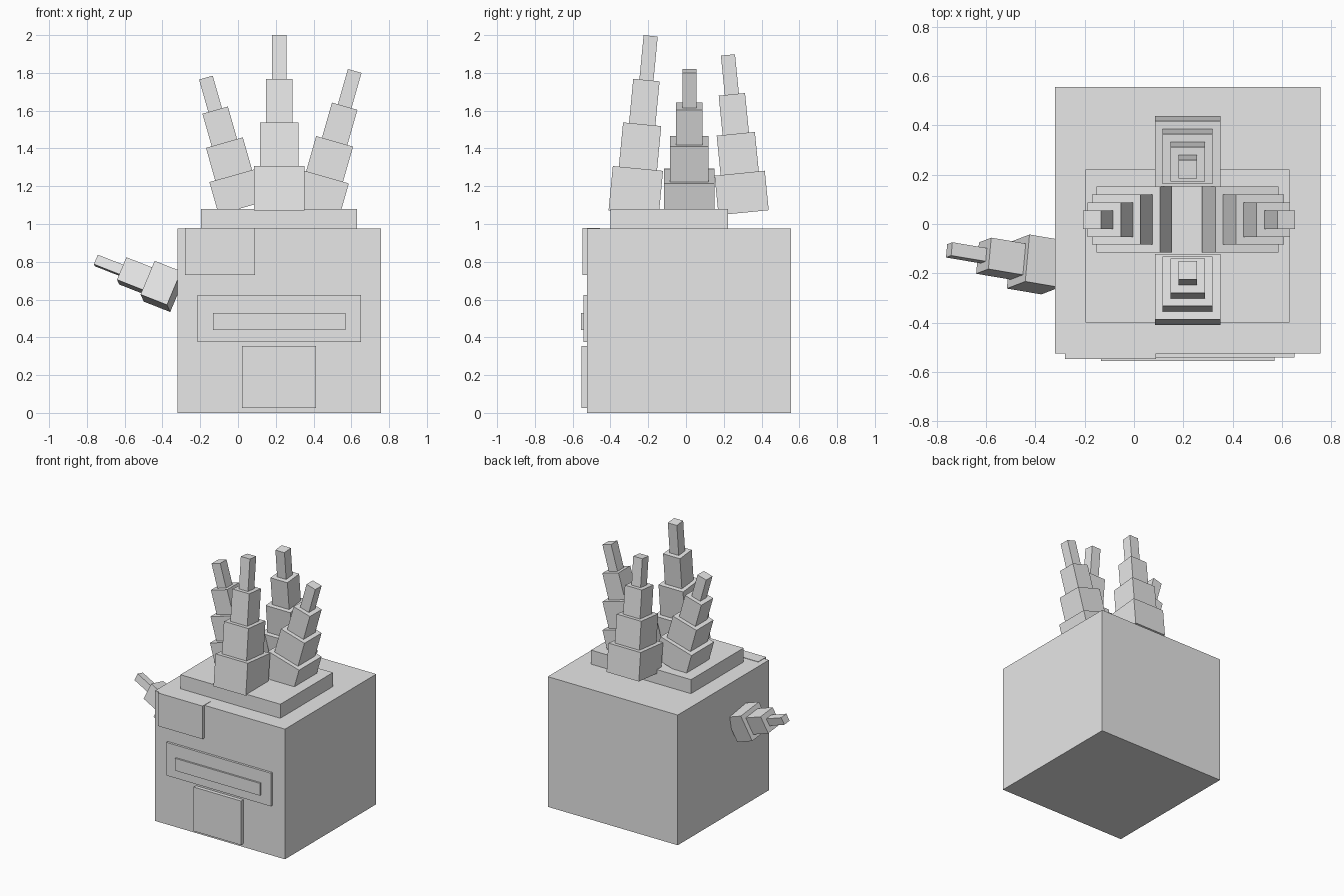
import bpy
from mathutils import Matrix, Vector

if "Cube" in bpy.data.objects:
    bpy.data.objects.remove(bpy.data.objects["Cube"])

grey = bpy.data.materials.new("plain grey")
grey.diffuse_color = (0.8, 0.8, 0.8, 1)
grey.use_nodes = True
grey.node_tree.nodes["Principled BSDF"].inputs["Base Color"].default_value = grey.diffuse_color


def box(name, lo, hi, matrix=Matrix.Identity(4)):
    """Box between two corners, placed by a matrix."""
    bpy.ops.mesh.primitive_cube_add(size=1)
    ob = bpy.context.object
    ob.name = name
    lo, hi = Vector(lo), Vector(hi)
    place = Matrix.Translation((lo + hi) / 2) @ Matrix.Diagonal((*(hi - lo), 1))
    ob.data.transform(matrix @ place)
    ob.data.materials.append(grey)


def stack(name, base, tip, side, widths):
    """Shrinking square blocks stacked end to end from base to tip."""
    base, tip = Vector(base), Vector(tip)
    d = (tip - base).normalized()
    u = Vector(side)
    u = (u - d * u.dot(d)).normalized()
    v = d.cross(u)
    frame = Matrix((u, v, d)).transposed().to_4x4()
    frame.translation = base
    step = (tip - base).length / len(widths)
    for i, w in enumerate(widths):
        box(f"{name}_block_{i + 1}", (-w / 2, -w / 2, i * step),
            (w / 2, w / 2, (i + 1) * step), frame)


# main cube and the slab on top
box("body", (-0.32, -0.525, 0), (0.757, 0.555, 0.975))
box("top_slab", (-0.197, -0.40, 0.96), (0.631, 0.222, 1.08))

# raised panels on the front
box("upper_panel", (-0.28, -0.548, 0.73), (0.09, -0.455, 0.978))
box("middle_panel", (-0.215, -0.542, 0.375), (0.652, -0.50, 0.623))
box("middle_inset_panel", (-0.133, -0.555, 0.438), (0.57, -0.51, 0.53))
box("lower_panel", (0.02, -0.553, 0.025), (0.412, -0.50, 0.355))

# four leaning stepped towers
steps = (0.267, 0.203, 0.14, 0.075)
stack("front_tower", (0.218, -0.277, 1.06), (0.218, -0.187, 1.996), (1, 0, 0), steps)
stack("back_tower", (0.218, 0.305, 1.06), (0.218, 0.222, 1.895), (1, 0, 0), steps)
stack("left_tower", (0.026, 0.018, 1.086), (-0.17, 0.018, 1.775), (0, 1, 0), steps)
stack("right_tower", (0.405, 0.018, 1.065), (0.618, 0.018, 1.81), (0, 1, 0), steps)

# stepped arm on the left side
stack("side_arm", (-0.33, -0.176, 0.642), (-0.75, -0.105, 0.807),
      (0.37, 0.15, 0.92), (0.195, 0.13, 0.055))
